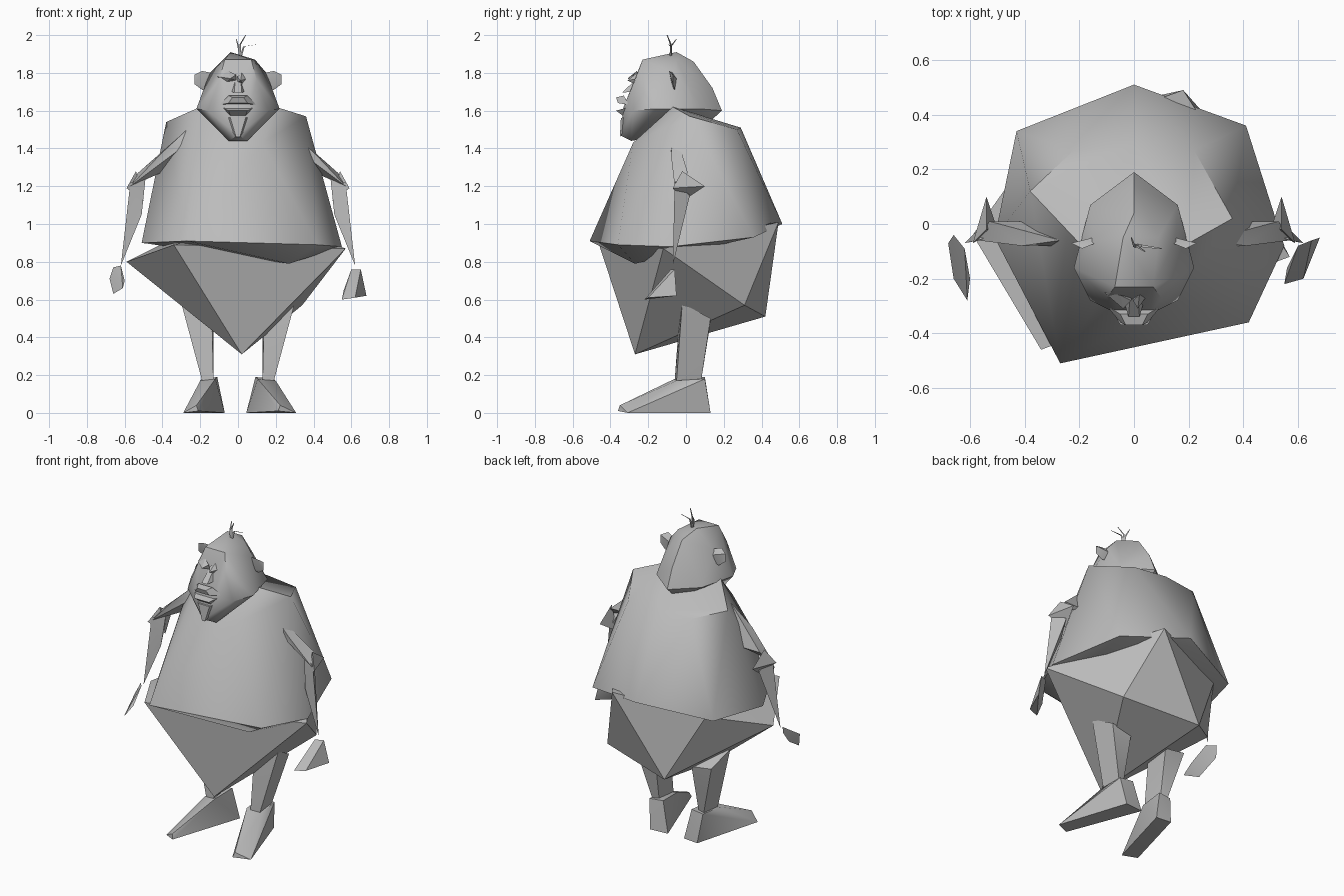
import bpy
import bmesh
import math
from mathutils import Vector

if "Cube" in bpy.data.objects:
    bpy.data.objects.remove(bpy.data.objects["Cube"], do_unlink=True)

# One plain grey for the whole figure
grey = bpy.data.materials.new("plain grey")
grey.use_nodes = True
grey_value = (.5, .5, .5, 1)
grey.diffuse_color = grey_value
grey.node_tree.nodes["Principled BSDF"].inputs["Base Color"].default_value = grey_value


def finish(name, bm, smooth_angle):
    """Turn a bmesh into a named, shaded object."""
    bmesh.ops.recalc_face_normals(bm, faces=bm.faces)
    mesh = bpy.data.meshes.new(name)
    bm.to_mesh(mesh)
    bm.free()
    mesh.materials.append(grey)
    part = bpy.data.objects.new(name, mesh)
    bpy.context.scene.collection.objects.link(part)
    bpy.ops.object.select_all(action="DESELECT")
    part.select_set(True)
    bpy.context.view_layer.objects.active = part
    bpy.ops.object.shade_smooth_by_angle(angle=math.radians(smooth_angle))
    return part


def hull(name, points, smooth_angle=35):
    """Faceted solid stretched around its corner points."""
    bm = bmesh.new()
    for point in points:
        bm.verts.new(point)
    result = bmesh.ops.convex_hull(bm, input=bm.verts)
    loose = [g for g in result["geom_interior"] if isinstance(g, bmesh.types.BMVert)]
    bmesh.ops.delete(bm, geom=loose, context="VERTS")
    return finish(name, bm, smooth_angle)


def flipped(points):
    """Mirror points across the middle."""
    return [(-x, y, z) for x, y, z in points]


def both_sides(points):
    return points + flipped(points)


def strand(name, path, radius):
    """Thin three-sided hair that tapers to a point."""
    bm = bmesh.new()
    rings = []
    for index, point in enumerate(path):
        width = radius * (1 - index / len(path))
        ring = []
        for step in range(3):
            turn = math.tau * step / 3
            offset = Vector((math.cos(turn), math.sin(turn), 0)) * width
            ring.append(bm.verts.new(Vector(point) + offset))
        rings.append(ring)
    for low, high in zip(rings, rings[1:]):
        for step in range(3):
            after = (step + 1) % 3
            bm.faces.new((low[step], low[after], high[after], high[step]))
    bm.faces.new(rings[0])
    bm.faces.new(rings[-1])
    return finish(name, bm, 30)


# Shirt: sloping shoulders that flare to a slanted hem
shoulders = both_sides([
    (.2, -.07, 1.62),
    (.22, .27, 1.5),
    (.13, -.28, 1.43),
])
shoulder_corners = [(.36, .02, 1.57), (-.38, .12, 1.54), (0, .29, 1.51)]
hem = [
    (-.27, -.51, .91),
    (.42, -.36, .89),
    (.27, -.27, .79),
    (.55, -.08, .88),
    (.41, .36, .93),
    (0, .51, 1),
    (-.43, .34, .93),
    (-.51, -.05, .9),
]
hull("shirt", shoulders + shoulder_corners + hem, 50)

# Baggy shorts tapering to a low point at the front
hull("shorts", [
    (.02, -.27, .31),
    (-.14, .42, .51),
    (.34, .31, .57),
    (-.59, -.04, .8),
    (.57, -.12, .87),
    (.18, .49, 1.01),
    (-.34, -.46, .89),
    (-.35, .3, .92),
])

# Head: heavy jaw, narrow crown
head_sides = both_sides([
    (.05, -.29, 1.44),
    (.22, -.16, 1.61),
    (.16, -.28, 1.6),
    (.06, -.33, 1.62),
    (.1, -.27, 1.76),
    (.07, -.23, 1.87),
    (.15, -.06, 1.8),
    (.16, .07, 1.61),
])
head_middle = [
    (0, -.35, 1.47),
    (-.04, -.05, 1.91),
    (.09, -.05, 1.87),
    (0, .04, 1.86),
    (0, .14, 1.72),
    (0, .19, 1.6),
    (0, .08, 1.5),
]
hull("head", head_sides + head_middle, 45)

# Ears
ear = [
    (.14, -.07, 1.72),
    (.14, -.07, 1.8),
    (.19, -.09, 1.81),
    (.23, -.07, 1.79),
    (.23, -.07, 1.74),
    (.19, -.06, 1.71),
    (.15, -.05, 1.77),
]
hull("left_ear", ear)
hull("right_ear", flipped(ear))

# Eyes: pointed, faceted lids
right_eye = [
    (-.11, -.25, 1.78),
    (-.05, -.26, 1.81),
    (-.01, -.28, 1.79),
    (-.01, -.27, 1.76),
    (-.04, -.31, 1.77),
    (-.06, -.27, 1.75),
]
hull("right_eye", right_eye, 20)
hull("left_eye", [(x * .6 - .01, y, z - .01) for x, y, z in flipped(right_eye)], 20)

# Nose
hull("nose", both_sides([
    (.035, -.29, 1.7),
    (.015, -.27, 1.76),
    (.02, -.34, 1.695),
]), 20)

# Lips and chin
hull("upper_lip", both_sides([
    (.1, -.3, 1.63),
    (.05, -.33, 1.68),
    (.03, -.37, 1.67),
    (.05, -.36, 1.64),
]), 20)
hull("lower_lip", both_sides([
    (.09, -.3, 1.62),
    (.05, -.37, 1.6),
    (.04, -.33, 1.57),
]), 20)
hull("chin", both_sides([
    (.09, -.28, 1.58),
    (.01, -.35, 1.46),
    (.04, -.345, 1.56),
]), 45)

# Three wisps of hair
root = (.01, -.08, 1.88)
strand("hair_tall", [root, (.01, -.08, 1.95), (.04, -.1, 2)], .008)
strand("hair_side", [root, (.03, -.08, 1.94), (.1, -.09, 1.95)], .008)
strand("hair_back", [root, (0, -.08, 1.94), (-.01, -.05, 1.98)], .008)

# Arms: short sleeve, flared cuff, needle-thin forearm
sleeve = [
    (.27, -.06, 1.5),
    (.25, -.08, 1.44),
    (.41, -.08, 1.37),
    (.41, .01, 1.27),
    (.57, -.06, 1.2),
    (.53, .01, 1.27),
]
cuff = [
    (.59, -.07, 1.19),
    (.54, .1, 1.2),
    (.5, -.02, 1.12),
    (.54, -.02, 1.28),
]
forearm = [
    (.57, -.06, 1.22),
    (.49, -.03, 1.24),
    (.53, .02, 1.15),
    (.51, -.05, 1.05),
    (.62, -.07, .78),
]
for name, points in (("sleeve", sleeve), ("cuff", cuff), ("forearm", forearm)):
    hull("left_" + name, points)
    hull("right_" + name, flipped(points))

# Hands: loose mitten wedges
hull("left_hand", [
    (.6, -.08, .76),
    (.65, -.06, .76),
    (.68, -.05, .62),
    (.55, -.22, .6),
    (.56, -.16, .65),
    (.62, -.2, .61),
])
hull("right_hand", [
    (-.66, -.04, .77),
    (-.62, -.09, .78),
    (-.68, -.07, .71),
    (-.61, -.28, .66),
    (-.6, -.2, .7),
    (-.66, -.2, .63),
])

# Legs and splayed feet, the left foot a little broader
leg = [
    (.14, -.03, .58),
    (.3, -.02, .58),
    (.13, .13, .48),
    (.27, .13, .5),
    (.13, -.06, .17),
    (.19, -.05, .17),
    (.14, .07, .17),
    (.18, .08, .17),
]
foot = [
    (.07, .12, 0),
    (.17, .13, 0),
    (.29, -.31, 0),
    (.21, -.36, .01),
    (.22, -.35, .04),
    (.2, -.05, .17),
    (.12, -.06, .18),
    (.11, .1, .19),
    (.19, .1, .18),
]
hull("left_leg", leg)
hull("right_leg", flipped(leg))
hull("left_foot", [(x * 1.2 - .04, y, z) for x, y, z in foot])
hull("right_foot", flipped(foot))
